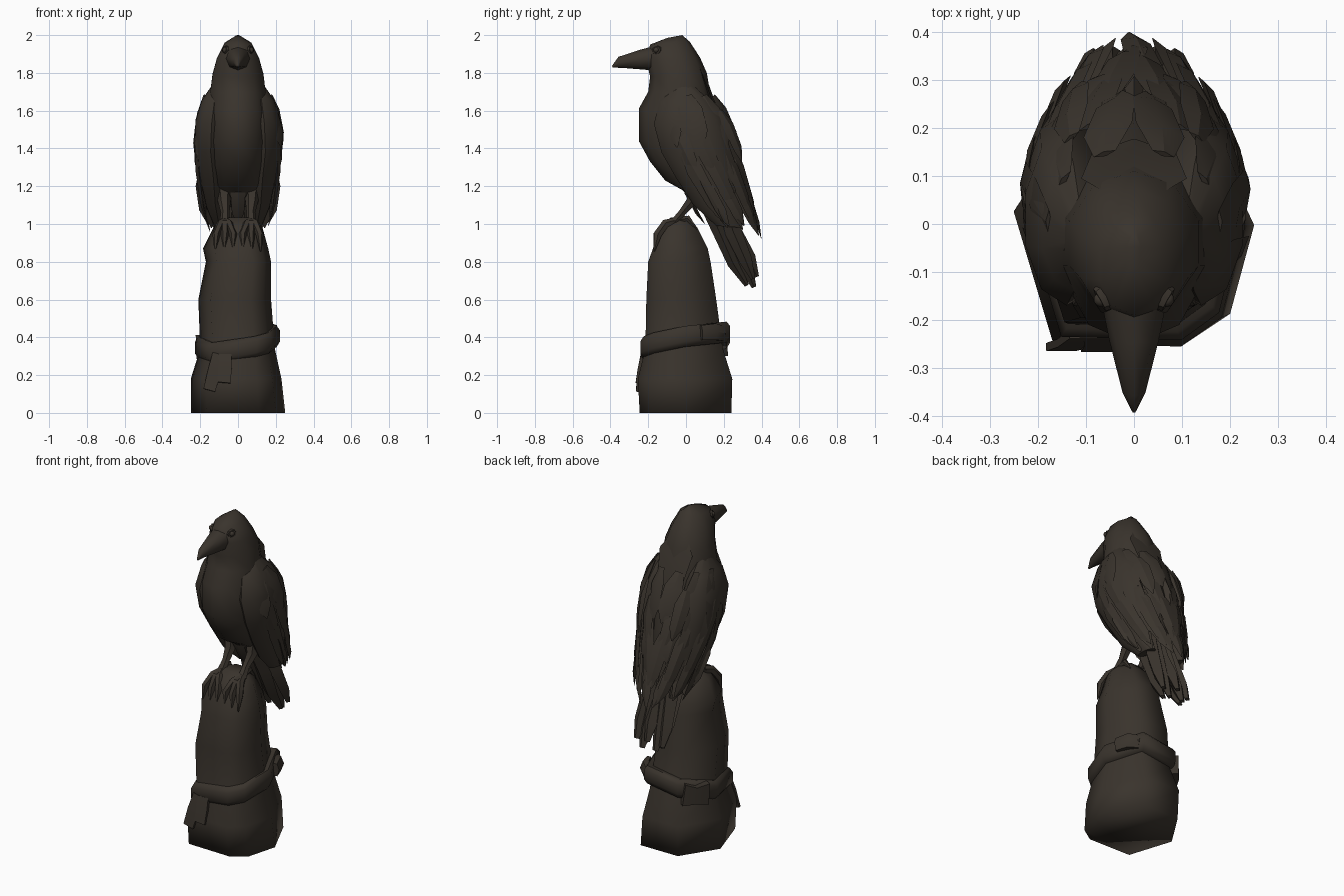
import bpy, bmesh, math, random
from mathutils import Vector

random.seed(4)
cube = bpy.data.objects.get("Cube")
if cube:
    bpy.data.objects.remove(cube)

COLOUR = (0.042, 0.034, 0.026, 1)
mat = bpy.data.materials.new("dark brown")
mat.use_nodes = True
mat.diffuse_color = COLOUR
bsdf = mat.node_tree.nodes["Principled BSDF"]
bsdf.inputs["Base Color"].default_value = COLOUR
bsdf.inputs["Roughness"].default_value = 0.9


def finish(name, bm, angle):
    bmesh.ops.recalc_face_normals(bm, faces=bm.faces)
    mesh = bpy.data.meshes.new(name)
    bm.to_mesh(mesh)
    bm.free()
    mesh.materials.append(mat)
    ob = bpy.data.objects.new(name, mesh)
    bpy.context.collection.objects.link(ob)
    bpy.ops.object.select_all(action="DESELECT")
    ob.select_set(True)
    bpy.context.view_layer.objects.active = ob
    bpy.ops.object.shade_smooth_by_angle(angle=math.radians(angle))


def loft(name, rings, closed=False, angle=40):
    """Skin a list of point rings, with end caps unless closed."""
    bm = bmesh.new()
    vs = [[bm.verts.new(p) for p in ring] for ring in rings]
    n = len(vs[0])
    pairs = list(zip(vs, vs[1:])) + ([(vs[-1], vs[0])] if closed else [])
    for a, b in pairs:
        for i in range(n):
            j = (i + 1) % n
            bm.faces.new((a[i], a[j], b[j], b[i]))
    if not closed:
        bm.faces.new(vs[0])
        bm.faces.new(vs[-1])
    finish(name, bm, angle)


def tube(name, pts, sizes, normal, n=4, phase=0.0, angle=40):
    """Sweep an n-sided section (half width, half thickness) along points."""
    pts = [Vector(p) for p in pts]
    rings = []
    for i, p in enumerate(pts):
        t = (pts[min(i + 1, len(pts) - 1)] - pts[max(i - 1, 0)]).normalized()
        side = t.cross(Vector(normal)).normalized()
        up = side.cross(t)
        w, h = sizes[i]
        angs = [phase + math.tau * k / n for k in range(n)]
        rings.append([p + side * w * math.cos(a) + up * h * math.sin(a) for a in angs])
    loft(name, rings, angle=angle)


def feather(name, root, tip, width, normal, bow=0.015, thick=0.012):
    """Pointed blade with a central ridge."""
    r, t, nrm = Vector(root), Vector(tip), Vector(normal).normalized()
    pts = [r.lerp(t, f) + nrm * bow * math.sin(f * math.pi) for f in (0, 0.3, 0.75, 1)]
    shape = ((0.45, 0.5), (1, 1), (0.8, 0.8), (0.08, 0.1))
    tube(name, pts, [(width * a, thick * b) for a, b in shape], nrm, angle=25)


def section(yf, zf, yb, zb, w, cx=0, n=10):
    """Tilted oval ring between a front point and a back point."""
    f, b = Vector((cx, yf, zf)), Vector((cx, yb, zb))
    mid, half = (f + b) / 2, (f - b) / 2
    return [mid + half * math.cos(a) + Vector((w * math.sin(a), 0, 0))
            for a in (math.tau * k / n for k in range(n))]


# Uneven outline shared by the stump and its strap
OUTLINE = [(1, 0), (.55, 1), (-.45, 1), (-1, .12), (-.66, -.97), (.45, -1), (.8, -.76)]

# Stump: irregular post (z, x min, x max, y min, y max)
stump = [(0, -.25, .25, -.245, .24), (.18, -.25, .23, -.255, .245), (.34, -.2, .195, -.215, .195),
         (.6, -.21, .175, -.21, .16), (.8, -.17, .175, -.2, .13), (.87, -.185, .16, -.175, .115),
         (.98, -.13, .13, -.14, .06), (1.035, -.06, .07, -.08, .02)]
loft("stump", [[((x0 + x1) / 2 + (x1 - x0) / 2 * c, (y0 + y1) / 2 + (y1 - y0) / 2 * s, z)
                for c, s in OUTLINE] for z, x0, x1, y0, y1 in stump], angle=110)

# Tilted strap around the stump
rings = []
for c, s in OUTLINE:
    ring = []
    for r, dz in ((.17, -.05), (.215, -.055), (.232, -.03), (.232, .03), (.215, .055), (.17, .05)):
        x, y = r * c * .97 - .003, r * s * 1.02 - .005
        ring.append((x, y, .375 + .15 * x + .17 * y + dz))
    rings.append(ring)
loft("strap", rings, closed=True, angle=65)

# Strap ends: hanging ties in front, knots behind
Q = math.pi / 4
tube("tie_left", [(-.07, -.23, .31), (-.068, -.246, .24), (-.075, -.258, .16)],
     [(.05, .012), (.05, .012), (.05, .012)], (0, -1, 0), phase=Q)
tube("tie_right", [(-.1, -.23, .31), (-.125, -.248, .22), (-.152, -.256, .12)],
     [(.05, .012), (.05, .012), (.045, .012)], (0, -1, 0), phase=Q)
tube("strap_knot", [(-.2, .08, .35), (-.165, .15, .355), (-.12, .2, .365)],
     [(.035, .09), (.035, .07), (.035, .09)], (0, 0, 1), phase=Q)
tube("strap_bump", [(.12, .19, .42), (.165, .15, .43), (.195, .08, .425)],
     [(.03, .045), (.033, .05), (.022, .045)], (0, 0, 1), n=6)

# Head and body in one skin
loft("body", [section(*s) for s in (
    (-.1, 1.985, -.02, 2.0, .015), (-.19, 1.95, .02, 1.965, .075), (-.21, 1.87, .075, 1.88, .118),
    (-.19, 1.78, .11, 1.8, .142), (-.2, 1.7, .13, 1.68, .155), (-.25, 1.61, .17, 1.55, .16),
    (-.25, 1.44, .21, 1.42, .16), (-.19, 1.33, .23, 1.28, .15), (-.11, 1.23, .25, 1.13, .125),
    (-.02, 1.18, .26, 1.05, .09), (.08, 1.08, .27, .98, .05))], angle=60)

# Heavy beak with a blunt hooked tip
tube("beak", [(0, -.15, 1.878), (0, -.24, 1.87), (0, -.35, 1.856), (0, -.39, 1.832)],
     [(.07, .068), (.052, .052), (.024, .03), (.004, .005)], (0, 0, 1), n=8, angle=50)

# Pointed ruff lying on the nape
feather("nape_ruff", (0, .06, 1.86), (0, .175, 1.56), .11, (0, 1, .4), 0, .014)

# Envelope of the folded wings: z, centre y, half depth, half width
ENV = [(.9, .27, .12, .11), (1.0, .21, .15, .15), (1.2, .12, .18, .19),
       (1.4, .04, .225, .23), (1.6, .01, .19, .225), (1.8, .0, .1, .12)]


def envelope(deg, z, out):
    """Point and outward direction at an angle from the side to the back."""
    z0 = min(max(z, ENV[0][0]), ENV[-1][0])
    for lo, hi in zip(ENV, ENV[1:]):
        if lo[0] <= z0 <= hi[0]:
            f = (z0 - lo[0]) / (hi[0] - lo[0])
            c, d, w = (lo[i] + (hi[i] - lo[i]) * f for i in (1, 2, 3))
            break
    a = math.radians(deg)
    direction = Vector((math.cos(a), math.sin(a), 0.15))
    return Vector((w * math.cos(a), c + d * math.sin(a), z)) + direction * out, direction


# Feather rows: root z, length, half width, root angles
ROWS = [(1.68, .3, .055, (-35, 0, 35, 70)), (1.52, .3, .05, (-25, 5, 35, 65)),
        (1.4, .36, .045, (-15, 15, 45, 75)), (1.26, .3, .04, (-10, 20, 50, 80))]

for s, label in ((1, "left"), (-1, "right")):
    def flip(p):
        return (p[0] * s, p[1], p[2])

    # Folded wing mass
    loft(label + "_wing", [[flip(p) for p in section(*r)] for r in (
        (-.06, 1.74, .02, 1.75, .02, .11), (-.14, 1.65, .12, 1.66, .07, .125),
        (-.17, 1.53, .19, 1.56, .09, .14), (-.13, 1.38, .23, 1.4, .085, .145),
        (-.05, 1.24, .26, 1.22, .07, .13), (.04, 1.1, .28, 1.08, .05, .12),
        (.16, .99, .3, .98, .025, .1))])
    # Overlapping wing feathers
    for z, length, width, angles in ROWS:
        for deg in angles:
            drop = length * random.uniform(.85, 1.15)
            root, d = envelope(deg, z, -.005)
            tip, _ = envelope(deg + 14, z - drop, .015)
            feather(f"{label}_wing_feather", flip(root), flip(tip), width, flip(d))
    # Long flight feathers and raised shoulder feathers
    for root, tip in (((.19, .06, 1.3), (.165, .2, 1.01)), ((.17, .14, 1.3), (.12, .3, .97)),
                      ((.13, .22, 1.25), (.04, .385, .94)), ((.12, .1, 1.2), (.14, .22, .98)),
                      ((.13, .18, 1.6), (.11, .295, 1.33)), ((.09, .22, 1.4), (.08, .305, 1.18)),
                      ((.06, .15, 1.62), (.05, .27, 1.38))):
        feather(label + "_flight_feather", flip(root), flip(tip), .045, (s * .6, .7, .2))
    # Eye and its rim, set close to the head
    tube(label + "_eye_rim", [(s * .04, -.14, 1.917), (s * .072, -.158, 1.921)],
         [(.036, .032), (.026, .021)], (0, 0, 1), n=8)
    bm = bmesh.new()
    bmesh.ops.create_icosphere(bm, subdivisions=2, radius=.016)
    bmesh.ops.translate(bm, verts=bm.verts, vec=(s * .068, -.157, 1.921))
    finish(label + "_eye", bm, 60)
    # Thigh, shin and toes
    tube(label + "_leg", [(s * .075, .06, 1.24), (s * .073, .03, 1.12), (s * .068, -.02, 1.06),
                          (s * .07, -.06, 1.01)],
         [(.055, .06), (.034, .032), (.023, .022), (.028, .024)], (0, -1, .3), n=6)
    for x in (.025, .07, .115):
        tube(label + "_toe", [(s * .07, -.05, 1.015), (s * (.035 + x / 2), -.11, 1.0),
                              (s * x, -.15, .945), (s * x * 1.05, -.168, .855)],
             [(.02, .022), (.023, .025), (.021, .025), (.004, .004)], (0, -1, .6), n=6)
    tube(label + "_back_toe", [(s * .07, -.05, 1.02), (s * .07, .01, 1.03), (s * .075, .06, .97)],
         [(.018, .018), (.018, .018), (.004, .004)], (0, .5, 1), n=6)
    # Lower layer of the tail
    tube(label + "_under_tail", [(s * .03, .11, 1.11), (s * .045, .18, .95), (s * .05, .25, .79),
                                 (s * .06, .322, .675)],
         [(.045, .04), (.055, .035), (.045, .03), (.02, .012)], (0, 1, .45), angle=25)

# Tail fan
for x, y, z in ((0, .375, .72), (.045, .36, .665), (-.045, .36, .67), (.085, .355, .71), (-.085, .355, .7)):
    pts = [(x * .5, .19, 1.18), (x * .8, .25, .96), (x, y - .04, z + .1), (x, y, z)]
    tube("tail_feather", pts, [(.04, .03), (.05, .045), (.04, .035), (.018, .012)], (0, 1, .45), angle=25)
feather("vent_tuft", (0, -.02, 1.24), (0, .1, 1.0), .04, (0, -1, -.3))
